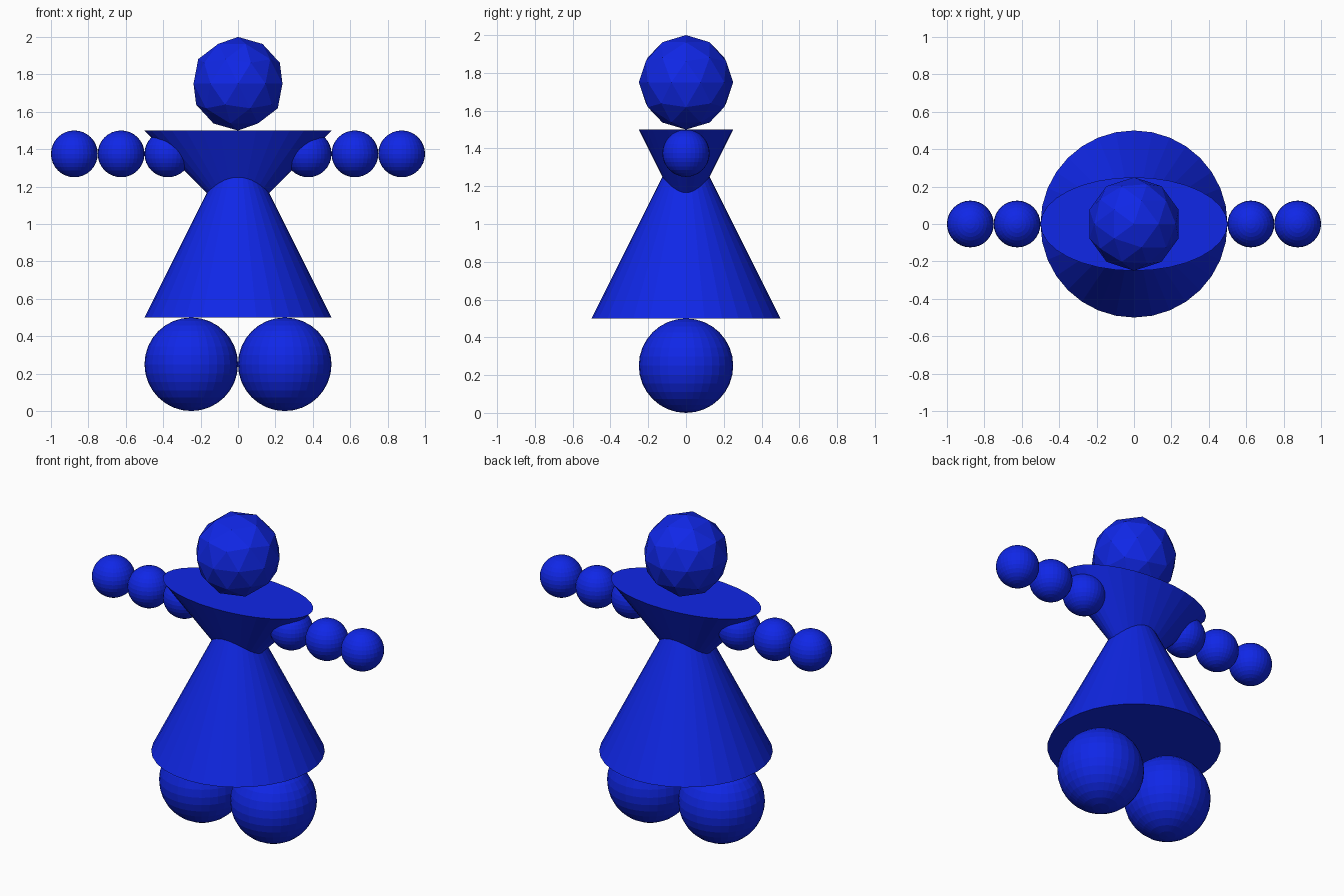
import bpy
from math import pi

cube = bpy.data.objects.get("Cube")
if cube:
    bpy.data.objects.remove(cube, do_unlink=True)

# Single deep blue for the whole figure
blue = bpy.data.materials.new("deep_blue")
blue.use_nodes = True
blue.diffuse_color = (0.005, 0.02, 0.8, 1)
blue.node_tree.nodes["Principled BSDF"].inputs["Base Color"].default_value = blue.diffuse_color


def finish(name):
    obj = bpy.context.object
    obj.name = name
    obj.data.materials.append(blue)
    return obj


def ball(name, radius, x, z):
    bpy.ops.mesh.primitive_uv_sphere_add(segments=32, ring_count=16,
                                         radius=radius, location=(x, 0, z))
    return finish(name)


# Skirt: upright cone whose tip is hidden in the torso
bpy.ops.mesh.primitive_cone_add(vertices=32, radius1=0.5, radius2=0, depth=1, location=(0, 0, 1))
finish("skirt")

# Torso: inverted cone, flattened front to back
bpy.ops.mesh.primitive_cone_add(vertices=32, radius1=0, radius2=0.5, depth=0.5,
                                location=(0, 0, 1.25))
finish("torso").scale.y = 0.5

# Faceted head
bpy.ops.mesh.primitive_ico_sphere_add(subdivisions=2, radius=0.25, location=(0, 0, 1.75))
finish("head")

# Feet and beaded arms on both sides
for side, sign in (("left", 1), ("right", -1)):
    ball(side + "_foot", 0.25, sign * 0.25, 0.25)
    for i, part in enumerate(("shoulder", "forearm", "hand")):
        ball(side + "_" + part, 0.125, sign * (0.375 + 0.25 * i), 1.375)
